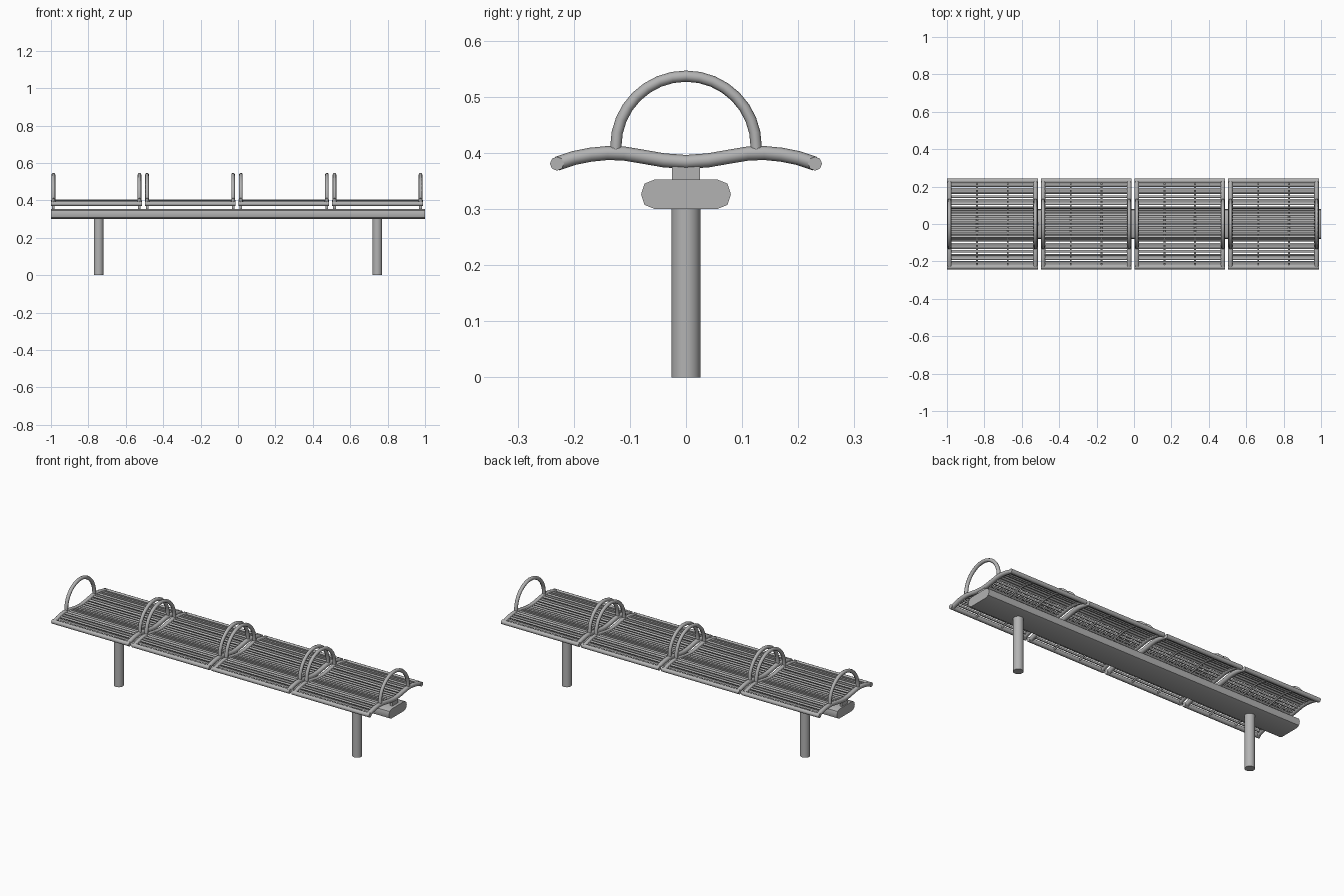
import bpy
import bmesh
import math

cube = bpy.data.objects.get("Cube")
if cube:
    bpy.data.objects.remove(cube, do_unlink=True)

# One painted steel colour for the whole bench
steel = bpy.data.materials.new("grey_steel")
steel.use_nodes = True
colour = (0.45, 0.45, 0.45, 1)
steel.diffuse_color = colour
steel.node_tree.nodes["Principled BSDF"].inputs["Base Color"].default_value = colour

SEATS = 4
PITCH = 0.501
FIRST = -0.757
HALF = 0.23          # half width and half depth to the tube centres
TUBE = 0.0125


def add_object(name, mesh, location=(0, 0, 0)):
    obj = bpy.data.objects.new(name, mesh)
    obj.location = location
    bpy.context.collection.objects.link(obj)
    return obj


def smooth(obj, degrees=40):
    bpy.ops.object.select_all(action="DESELECT")
    obj.select_set(True)
    bpy.context.view_layer.objects.active = obj
    bpy.ops.object.shade_smooth_by_angle(angle=math.radians(degrees))


def tubes(name, paths, radius, resolution=2):
    """Mesh of round capped tubes that follow the given paths."""
    curve = bpy.data.curves.new(name, "CURVE")
    curve.dimensions = "3D"
    curve.bevel_depth = radius
    curve.bevel_resolution = resolution
    curve.use_fill_caps = True
    for path in paths:
        spline = curve.splines.new("POLY")
        spline.points.add(len(path) - 1)
        for point, co in zip(spline.points, path):
            point.co = (*co, 1)
    temp = add_object(name + "_path", curve)
    graph = bpy.context.evaluated_depsgraph_get()
    mesh = bpy.data.meshes.new_from_object(temp.evaluated_get(graph))
    mesh.name = name
    bpy.data.objects.remove(temp, do_unlink=True)
    mesh.materials.clear()
    mesh.materials.append(steel)
    return mesh


# Wavy seat section: low in the middle, crowned, dropping at both edges
HALF_WAVE = [(0, 0.384), (0.04, 0.387), (0.08, 0.394), (0.11, 0.399),
             (0.14, 0.4), (0.17, 0.397), (0.2, 0.391), (HALF, 0.381)]
WAVE = [(-y, z) for y, z in reversed(HALF_WAVE[1:])] + HALF_WAVE


def height(y):
    y = abs(y)
    for (a, za), (b, zb) in zip(HALF_WAVE, HALF_WAVE[1:]):
        if y <= b:
            return za + (zb - za) * (y - a) / (b - a)
    return HALF_WAVE[-1][1]


# Seat frame: two wavy side tubes joined by front and back rails
sides = [[(x, y, z) for y, z in WAVE] for x in (-HALF, HALF)]
edge = HALF + TUBE
rails = [[(-edge, y, height(y)), (edge, y, height(y))] for y in (-HALF, HALF)]
frame = tubes("seat_frame", sides + rails, TUBE)

# Slats across the seat, and the two thin bars below them
COUNT = 22
rows = [-0.205 + 0.41 * i / (COUNT - 1) for i in range(COUNT)]
slats = tubes("seat_slats", [[(-HALF, y, height(y)), (HALF, y, height(y))]
                             for y in rows], 0.0065, 1)
bars = tubes("seat_cross_bars", [[(x, y, z - 0.006) for y, z in WAVE]
                                 for x in (-0.082, 0.082)], 0.005, 1)

# Half-round armrests above the side tubes
ARC = 16
arch = [(0.125 * math.cos(math.pi * i / ARC),
         0.412 + 0.125 * math.sin(math.pi * i / ARC)) for i in range(ARC + 1)]
arch = [(0.125, 0.395)] + arch + [(-0.125, 0.395)]
arms = tubes("armrests", [[(x, y, z) for y, z in arch] for x in (-HALF, HALF)], 0.01)

for i in range(SEATS):
    x = FIRST + i * PITCH
    for name, mesh in (("seat_frame", frame), ("seat_slats", slats),
                       ("seat_cross_bars", bars), ("armrests", arms)):
        smooth(add_object(f"{name}_{i + 1}", mesh, (x, 0, 0)), 60)


def box(name, centre, size):
    mesh = bpy.data.meshes.new(name)
    bm = bmesh.new()
    bmesh.ops.create_cube(bm, size=1)
    bmesh.ops.scale(bm, vec=size, verts=bm.verts)
    bm.to_mesh(mesh)
    bm.free()
    mesh.materials.append(steel)
    return add_object(name, mesh, centre)


# Small brackets that hold each side tube above the beam
for i in range(SEATS):
    for side in (-1, 1):
        box(f"seat_bracket_{i + 1}_{'left' if side > 0 else 'right'}",
            (FIRST + i * PITCH + side * HALF, 0, 0.364), (0.014, 0.05, 0.03))

# Long beam with rounded sides
quarter = [(0.055, 0.0265), (0.074, 0.019), (0.08, 0)]
right_half = quarter + [(y, -z) for y, z in reversed(quarter[:2])]
section = right_half + [(-y, -z) for y, z in right_half]
bm = bmesh.new()
face = bm.faces.new([bm.verts.new((-1, y, z + 0.3265)) for y, z in section])
ext = bmesh.ops.extrude_face_region(bm, geom=[face], use_keep_orig=True)
bmesh.ops.translate(bm, vec=(2, 0, 0),
                    verts=[v for v in ext["geom"] if isinstance(v, bmesh.types.BMVert)])
bmesh.ops.recalc_face_normals(bm, faces=bm.faces)
beam = bpy.data.meshes.new("beam")
bm.to_mesh(beam)
bm.free()
beam.materials.append(steel)
smooth(add_object("beam", beam), 50)

# Two round posts
for side, x in (("right", -0.745), ("left", 0.745)):
    bpy.ops.mesh.primitive_cylinder_add(vertices=24, radius=0.026, depth=0.305,
                                        location=(x, 0, 0.1525))
    post = bpy.context.object
    post.name = f"post_{side}"
    post.data.materials.append(steel)
    smooth(post)
